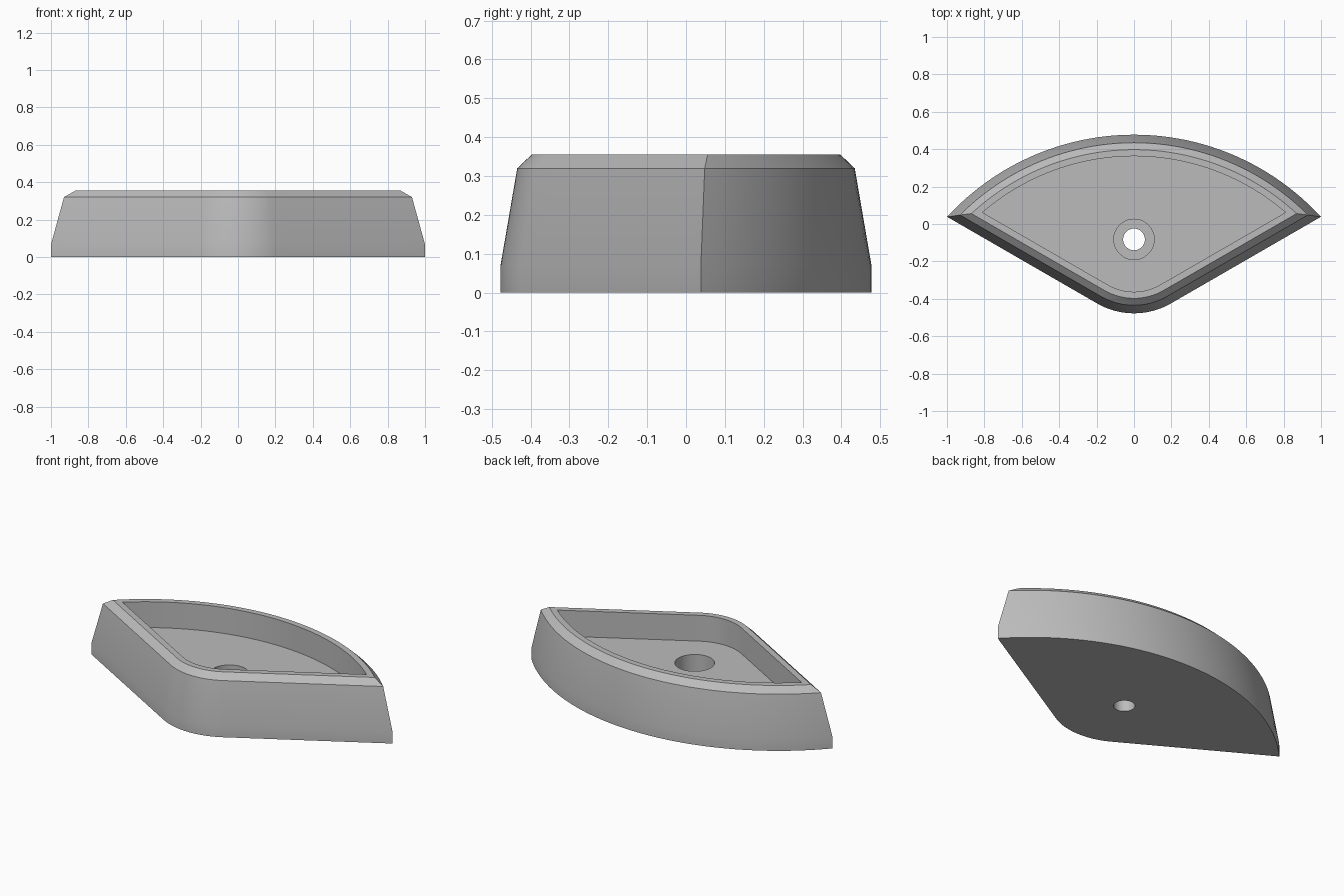
import bpy, bmesh
from math import sin, cos, tan, atan2, sqrt, radians
from mathutils import Vector

cube = bpy.data.objects.get("Cube")
if cube:
    bpy.data.objects.remove(cube)

HUB = Vector((0, -0.0825))       # centre of the rounded nose and of the screw hole
NOSE_R = 0.395
BACK_C, BACK_R = -0.8785, 1.356  # centre height and radius of the long back arc
SLOPE = radians(30)


def outline(inset):
    """Fan outline moved inwards: nose arc, straight side, back arc, mirrored."""
    nose, back = NOSE_R - inset, BACK_R - inset
    # Corner where the straight side meets the back arc
    t = tan(SLOPE)
    k = HUB.y - nose / cos(SLOPE) - BACK_C
    a, b, c = 1 + t * t, 2 * t * k, k * k - back * back
    x = (-b + sqrt(b * b - 4 * a * c)) / (2 * a)
    corner = Vector((x, t * x + k + BACK_C))
    half = [HUB + nose * Vector((sin(SLOPE * i / 10), -cos(SLOPE * i / 10))) for i in range(11)]
    tangent = half[-1].copy()
    half += [tangent.lerp(corner, i / 12) for i in range(1, 13)]
    sweep = atan2(corner.x, corner.y - BACK_C)
    for i in range(1, 25):
        ang = sweep * (1 - i / 24)
        half.append(Vector((back * sin(ang), BACK_C + back * cos(ang))))
    return half + [Vector((-p.x, p.y)) for p in half[-2:0:-1]]


def circle(radius):
    """Circle about the hub whose points line up with the outline points."""
    return [HUB + radius * (p - HUB).normalized() for p in outline(0.115)]


# Closed loft: outer wall, bevel, rim, pocket, counterbore, screw hole, underside
sections = [
    (outline(0), 0), (outline(0), 0.07), (outline(0.043), 0.32),
    (outline(0.08), 0.355), (outline(0.115), 0.355), (outline(0.115), 0.2),
    (circle(0.108), 0.2), (circle(0.108), 0.07),
    (circle(0.058), 0.07), (circle(0.058), 0),
]
bm = bmesh.new()
rings = [[bm.verts.new((p.x, p.y, z)) for p in pts] for pts, z in sections]
for low, high in zip(rings, rings[1:] + rings[:1]):
    n = len(low)
    for i in range(n):
        j = (i + 1) % n
        bm.faces.new((low[i], low[j], high[j], high[i]))
bmesh.ops.recalc_face_normals(bm, faces=bm.faces)

mesh = bpy.data.meshes.new("fan_shaped_foot")
bm.to_mesh(mesh)
bm.free()
foot = bpy.data.objects.new("fan_shaped_foot", mesh)
bpy.context.collection.objects.link(foot)

# Plain grey plastic
grey = bpy.data.materials.new("plain_grey")
grey.use_nodes = True
colour = (0.5, 0.5, 0.5, 1)
grey.diffuse_color = colour
grey.node_tree.nodes["Principled BSDF"].inputs["Base Color"].default_value = colour
mesh.materials.append(grey)

bpy.ops.object.select_all(action='DESELECT')
foot.select_set(True)
bpy.context.view_layer.objects.active = foot
bpy.ops.object.shade_smooth_by_angle(angle=radians(25))
